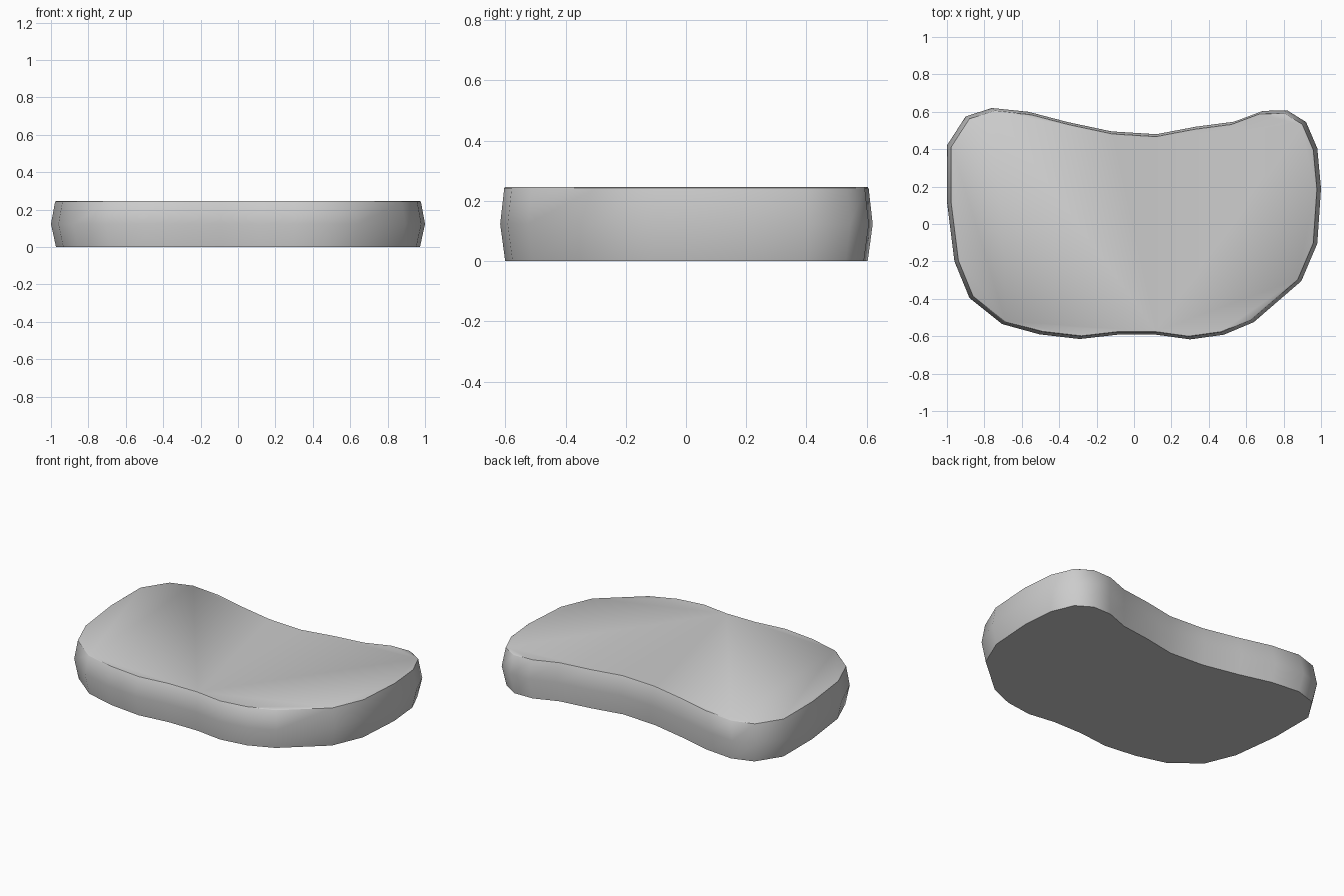
import bpy, bmesh

if "Cube" in bpy.data.objects:
    bpy.data.objects.remove(bpy.data.objects["Cube"])

# widest outline of the slab, seen from above
outline = [(-1.0, 0.12), (-0.96, -0.20), (-0.88, -0.395), (-0.705, -0.535), (-0.505, -0.59),
           (-0.29, -0.615), (-0.09, -0.592), (0.12, -0.592), (0.30, -0.617), (0.48, -0.592),
           (0.64, -0.525), (0.895, -0.305), (0.98, -0.105), (1.0, 0.19), (0.98, 0.405),
           (0.92, 0.545), (0.82, 0.607), (0.69, 0.605), (0.535, 0.547), (0.33, 0.52),
           (0.12, 0.48), (-0.12, 0.495), (-0.355, 0.545), (-0.565, 0.60), (-0.76, 0.62),
           (-0.90, 0.575), (-1.0, 0.42)]

# height and scale of each ring: base, bulging middle, top rim, top face
levels = [(0.0, 0.973), (0.123, 1.0), (0.242, 0.978), (0.246, 0.972)]

bm = bmesh.new()
rings = [[bm.verts.new((x * s, y * s, z)) for x, y in outline] for z, s in levels]
n = len(outline)
for low, high in zip(rings, rings[1:]):
    for i in range(n):
        j = (i + 1) % n
        bm.faces.new((low[i], low[j], high[j], high[i]))

# flat base and top
bm.faces.new(rings[0][::-1])
bm.faces.new(rings[-1])
bm.normal_update()

mesh = bpy.data.meshes.new("stone_slab")
bm.to_mesh(mesh)
bm.free()
slab = bpy.data.objects.new("stone_slab", mesh)
bpy.context.collection.objects.link(slab)

# smooth sides, sharp rims
bpy.context.view_layer.objects.active = slab
slab.select_set(True)
bpy.ops.object.shade_smooth_by_angle(angle=0.7)
